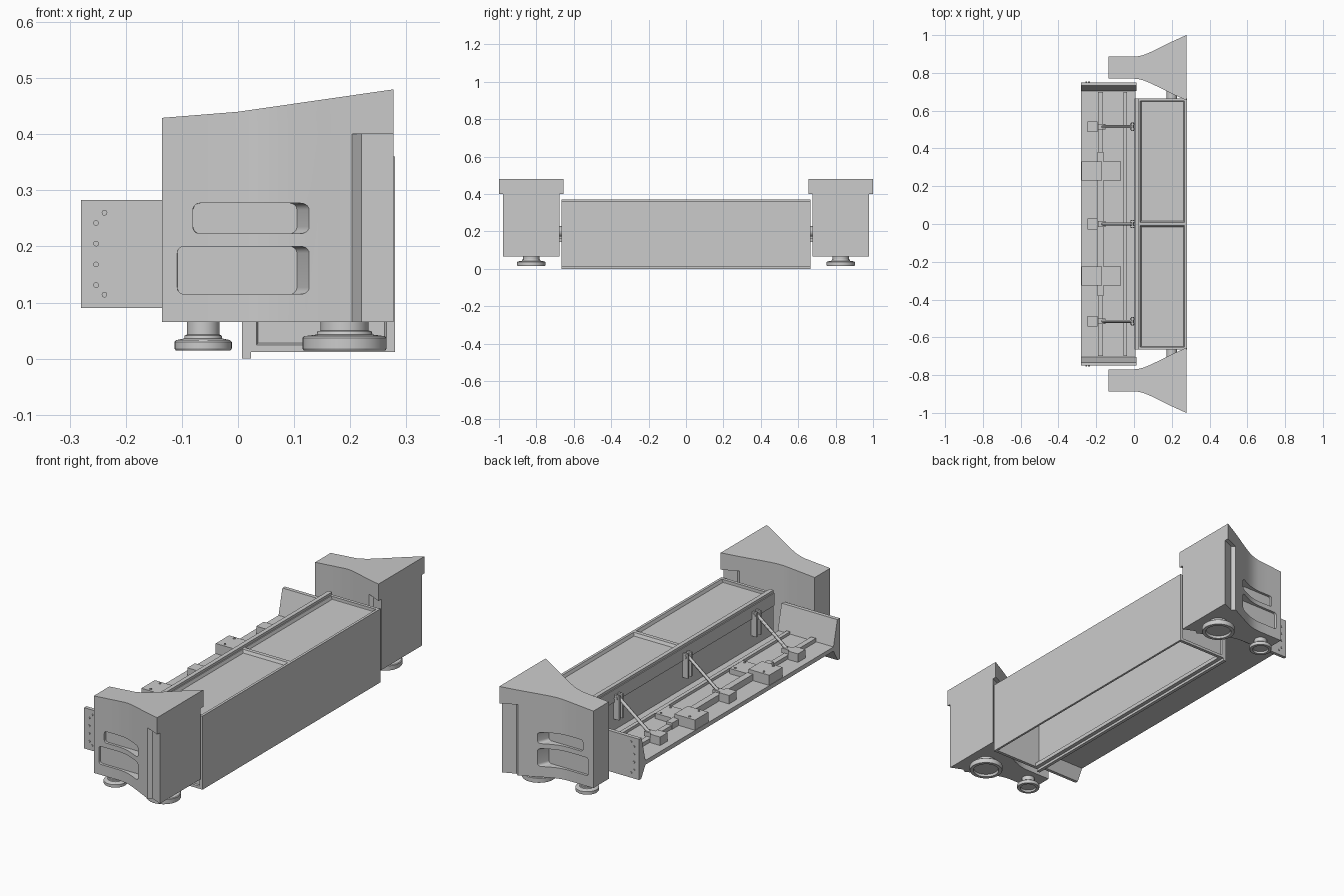
import bpy, bmesh, math
from mathutils import Vector

cube = bpy.data.objects.get("Cube")
if cube:
    bpy.data.objects.remove(cube, do_unlink=True)

grey = bpy.data.materials.new("light_grey")
grey.use_nodes = True
grey.diffuse_color = (0.6, 0.6, 0.6, 1)
grey.node_tree.nodes["Principled BSDF"].inputs["Base Color"].default_value = (0.6, 0.6, 0.6, 1)


def finish(name, bm, smooth=False):
    bmesh.ops.recalc_face_normals(bm, faces=bm.faces)
    mesh = bpy.data.meshes.new(name)
    bm.to_mesh(mesh)
    bm.free()
    mesh.materials.append(grey)
    ob = bpy.data.objects.new(name, mesh)
    bpy.context.collection.objects.link(ob)
    if smooth:
        shade(ob)
    return ob


def shade(ob):
    bpy.ops.object.select_all(action="DESELECT")
    ob.select_set(True)
    bpy.context.view_layer.objects.active = ob
    bpy.ops.object.shade_smooth_by_angle(angle=math.radians(30))


def loft(name, rings, smooth=False):
    """Closed skin over rings that all have the same point count."""
    bm = bmesh.new()
    loops = [[bm.verts.new(p) for p in ring] for ring in rings]
    for a, b in zip(loops, loops[1:]):
        for i in range(len(a)):
            j = (i + 1) % len(a)
            bm.faces.new((a[i], a[j], b[j], b[i]))
    bm.faces.new(loops[0])
    bm.faces.new(loops[-1])
    return finish(name, bm, smooth)


def box(name, x, y, z):
    return loft(name, [[(x[0], y[0], h), (x[1], y[0], h), (x[1], y[1], h), (x[0], y[1], h)] for h in z])


def inset_box(name, x, y, z, direction, rim, slope, depth):
    """Box whose face in one direction carries a sunken panel."""
    ob = box(name, x, y, z)
    bm = bmesh.new()
    bm.from_mesh(ob.data)
    bm.normal_update()
    face = max(bm.faces, key=lambda f: f.normal.dot(Vector(direction)))
    bmesh.ops.inset_region(bm, faces=[face], thickness=rim)
    bmesh.ops.inset_region(bm, faces=[face], thickness=slope, depth=-depth)
    bm.to_mesh(ob.data)
    bm.free()
    return ob


def rod(name, a, b, radius, sides=16):
    a, b = Vector(a), Vector(b)
    q = (b - a).to_track_quat("Z", "Y")
    ring = [Vector((radius * math.cos(t), radius * math.sin(t), 0))
            for t in (2 * math.pi * i / sides for i in range(sides))]
    return loft(name, [[p + q @ v for v in ring] for p in (a, b)], True)


def lathe(name, cx, cy, profile, sides=40):
    angles = [2 * math.pi * i / sides for i in range(sides)]
    return loft(name, [[(cx + r * math.cos(t), cy + r * math.sin(t), z) for t in angles]
                       for r, z in profile], True)


def rounded(x0, x1, z0, z1, r, y):
    pts = []
    for cx, cz, start in ((x1 - r, z1 - r, 0), (x0 + r, z1 - r, 90), (x0 + r, z0 + r, 180), (x1 - r, z0 + r, 270)):
        for k in range(6):
            t = math.radians(start + k * 18)
            pts.append((cx + r * math.cos(t), y, cz + r * math.sin(t)))
    return pts


CENTRE = 0.8275
flare = [(-0.135, 0.058), (-0.06, 0.058), (0, 0.058), (0.025, 0.061), (0.05, 0.067),
         (0.08, 0.079), (0.12, 0.098), (0.16, 0.118), (0.203, 0.139)]
cap_plan = flare + [(0.277, 0.1725)]
body_plan = flare + [(0.22, 0.127), (0.277, 0.152)]


def roof(x):
    return 0.44 + x * (0.144 if x > 0 else 0.08)


def outline(plan, cy, height):
    half = [(x, cy + w, height(x)) for x, w in plan]
    return half + [(x, cy - w, height(x)) for x, w in reversed(plan)]


def flared_block(name, plan, cy, low, high):
    """Strips across the plan, so that the curved roof stays clean."""
    bm = bmesh.new()
    n = len(plan)
    lo = [bm.verts.new(p) for p in outline(plan, cy, low)]
    hi = [bm.verts.new(p) for p in outline(plan, cy, high)]
    for i in range(2 * n):
        j = (i + 1) % (2 * n)
        bm.faces.new((lo[i], lo[j], hi[j], hi[i]))
    for ring in (lo, hi):
        for i in range(n - 1):
            bm.faces.new((ring[i], ring[i + 1], ring[-2 - i], ring[-1 - i]))
    return finish(name, bm)


# End blocks, feet and tray ends, mirrored front to back
for s, side in ((-1, "front"), (1, "back")):
    cy = s * CENTRE
    body = flared_block(side + "_block_body", body_plan, cy, lambda x: 0.065, lambda x: 0.40)
    for x0, z0, z1 in ((-0.08, 0.223, 0.277), (-0.108, 0.115, 0.20)):
        cutter = loft("slot_cutter", [rounded(x0, 0.105, z0, z1, 0.012, cy + s * 0.046),
                                      rounded(x0 - 0.003, 0.15, z0, z1, 0.012, cy + s * 0.16)])
        cutter.hide_render = True
        mod = body.modifiers.new("slot", "BOOLEAN")
        mod.operation, mod.solver, mod.object = "DIFFERENCE", "EXACT", cutter
        bpy.context.view_layer.objects.active = body
        bpy.ops.object.modifier_apply(modifier=mod.name)
        bpy.data.objects.remove(cutter, do_unlink=True)
    shade(body)
    cap = flared_block(side + "_block_cap", cap_plan, cy, lambda x: 0.40, roof)
    shade(cap)

    # Feet with a hollow underside
    lathe(side + "_large_foot", 0.19, cy, [(0.055, 0.026), (0.058, 0.015), (0.073, 0.015), (0.075, 0.018),
          (0.075, 0.037), (0.072, 0.04), (0.05, 0.043), (0.048, 0.049), (0.043, 0.05), (0.043, 0.07)])
    lathe(side + "_small_foot", -0.062, cy, [(0.034, 0.024), (0.036, 0.015), (0.049, 0.015), (0.051, 0.018),
          (0.051, 0.03), (0.048, 0.033), (0.034, 0.036), (0.033, 0.041), (0.029, 0.043), (0.029, 0.07)])

    # Pin between trough and block
    rod(side + "_pin", (0.2, s * 0.655, 0.2), (0.2, s * 0.72, 0.2), 0.028)

    # Tray end with a sloping inner face, and its bolts
    end = [(0.75, 0.09), (0.75, 0.283), (0.732, 0.283), (0.703, 0.165), (0.703, 0.145), (0.735, 0.09)]
    loft(side + "_tray_end", [[(x, s * y, z) for y, z in end] for x in (-0.28, 0.012)])
    for x, z in ((-0.238, 0.26), (-0.253, 0.242), (-0.253, 0.205),
                 (-0.253, 0.168), (-0.253, 0.131), (-0.238, 0.114)):
        rod(side + "_bolt", (x, s * 0.748, z), (x, s * 0.754, z), 0.005, 12)

    # Trough end wall and sunken lid
    inset_box(side + "_trough_end", (0.02, 0.277), sorted((s * 0.65, s * 0.665)), (0.012, 0.36),
              (0, s, 0), 0.018, 0.004, 0.006)
    inset_box(side + "_lid", (0.023, 0.277), sorted((0, s * 0.665)), (0.335, 0.36),
              (0, 0, 1), 0.013, 0.009, 0.014)

# Trough walls, open underneath
box("trough_outer_wall", (0.27, 0.28), (-0.665, 0.665), (0.012, 0.36))
box("trough_inner_wall", (0.007, 0.023), (-0.665, 0.665), (0, 0.36))
box("trough_top_rail", (0.007, 0.027), (-0.665, 0.665), (0.36, 0.372))
box("trough_inner_lip", (0.02, 0.042), (-0.65, 0.65), (0.012, 0.03))
box("trough_back_strip", (0.002, 0.008), (-0.665, 0.665), (0.30, 0.36))

# Tray floor and long rails
box("tray_floor", (-0.28, 0.008), (-0.705, 0.705), (0.145, 0.165))
box("tray_inner_rail", (-0.055, -0.037), (-0.70, 0.70), (0.16, 0.178))
box("tray_middle_rail", (-0.19, -0.165), (-0.70, 0.70), (0.16, 0.183))
box("tray_rail_cover", (-0.193, -0.162), (-0.38, 0.38), (0.16, 0.195))

# Mounting plates with corner screws
for y in (-0.275, 0.28):
    box("mount_block", (-0.278, -0.17), (y - 0.05, y + 0.05), (0.16, 0.213))
    box("mount_plate", (-0.17, -0.07), (y - 0.05, y + 0.05), (0.16, 0.19))
    for dy in (-0.035, 0.035):
        rod("mount_screw", (-0.24, y + dy, 0.21), (-0.24, y + dy, 0.217), 0.005, 10)
        rod("mount_screw", (-0.09, y + dy, 0.185), (-0.09, y + dy, 0.194), 0.005, 10)

# Struts that brace the trough
for y in (-0.515, 0, 0.515):
    box("strut_base", (-0.245, -0.192), (y - 0.028, y + 0.028), (0.16, 0.205))
    box("strut_shoe", (-0.19, -0.15), (y - 0.015, y + 0.015), (0.18, 0.203))
    for dy in (-0.013, 0.013):
        box("strut_post", (-0.022, 0.008), (y + dy - 0.005, y + dy + 0.005), (0.22, 0.335))
    rod("strut_pivot", (-0.008, y - 0.022, 0.32), (-0.008, y + 0.022, 0.32), 0.008, 12)
    rod("strut_rod", (-0.008, y, 0.32), (-0.17, y, 0.195), 0.008, 12)
